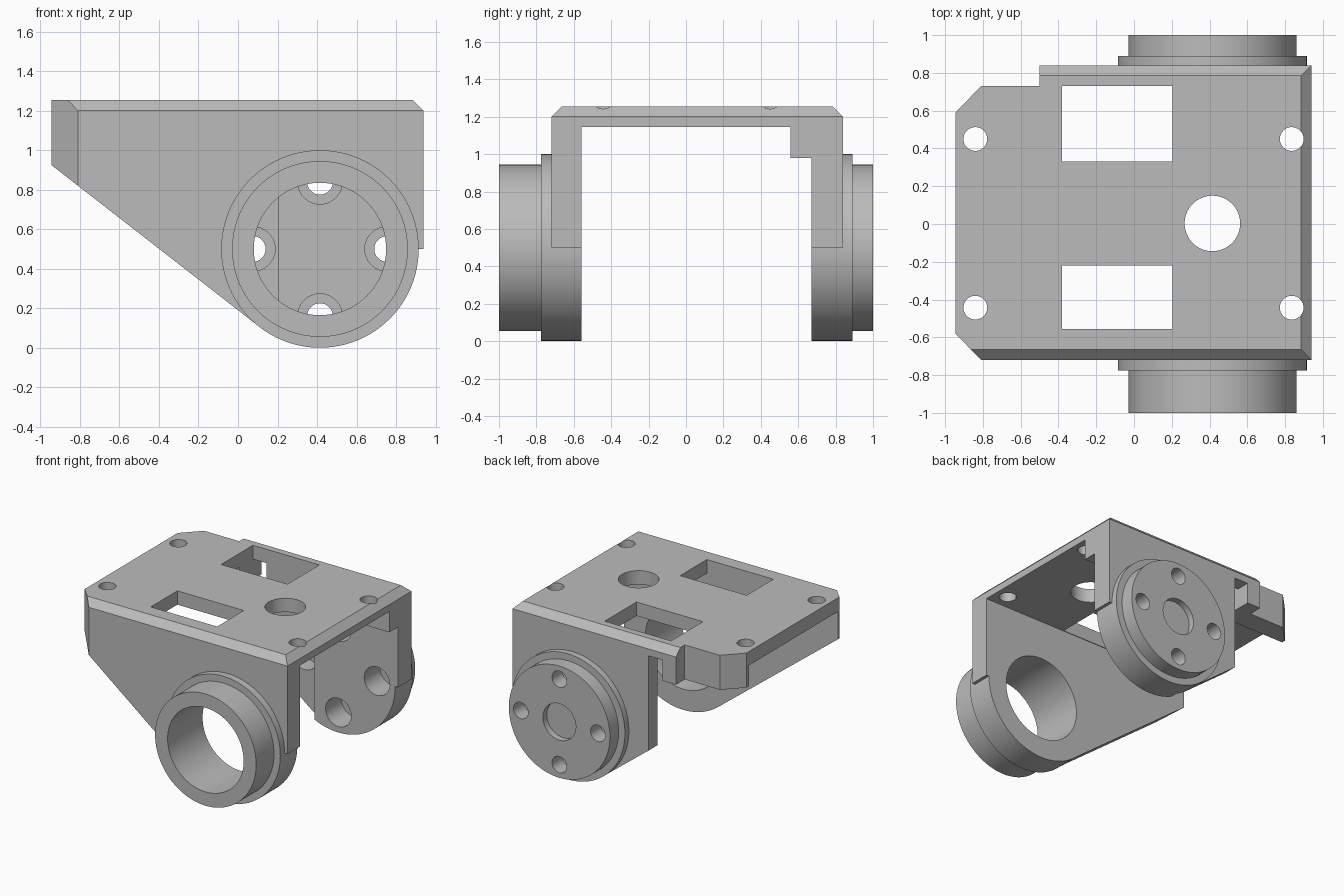
import bpy
import bmesh
import math

default = bpy.data.objects.get("Cube")
if default:
    bpy.data.objects.remove(default, do_unlink=True)

grey = bpy.data.materials.new("plain_grey")
grey.use_nodes = True
COLOUR = (0.5, 0.5, 0.5, 1.0)
grey.diffuse_color = COLOUR
grey.node_tree.nodes["Principled BSDF"].inputs["Base Color"].default_value = COLOUR

PLACE = {
    "x": lambda a, b, t: (t, a, b),
    "y": lambda a, b, t: (a, t, b),
    "z": lambda a, b, t: (a, b, t),
}


def prism(name, outline, axis, lo, hi):
    """Extrude a flat outline along an axis from lo to hi."""
    bm = bmesh.new()
    face = bm.faces.new([bm.verts.new(PLACE[axis](a, b, lo)) for a, b in outline])
    extruded = bmesh.ops.extrude_face_region(bm, geom=[face])["geom"]
    top = [v for v in extruded if isinstance(v, bmesh.types.BMVert)]
    bmesh.ops.translate(bm, verts=top, vec=PLACE[axis](0, 0, hi - lo))
    bmesh.ops.recalc_face_normals(bm, faces=bm.faces)
    mesh = bpy.data.meshes.new(name)
    bm.to_mesh(mesh)
    bm.free()
    mesh.materials.append(grey)
    obj = bpy.data.objects.new(name, mesh)
    bpy.context.collection.objects.link(obj)
    return obj


def cylinder(name, centre, radius, axis, lo, hi, sides=96):
    angles = [2 * math.pi * i / sides for i in range(sides)]
    ring = [(centre[0] + radius * math.cos(t), centre[1] + radius * math.sin(t)) for t in angles]
    return prism(name, ring, axis, lo, hi)


def box(name, x0, x1, y0, y1, z0, z1):
    return prism(name, [(x0, y0), (x1, y0), (x1, y1), (x0, y1)], "z", z0, z1)


def combine(target, tool, operation):
    """Apply one boolean and remove the tool."""
    mod = target.modifiers.new("boolean", "BOOLEAN")
    mod.operation = operation
    mod.solver = "EXACT"
    mod.object = tool
    bpy.context.view_layer.objects.active = target
    bpy.ops.object.modifier_apply(modifier=mod.name)
    bpy.data.objects.remove(tool, do_unlink=True)


# Bracket body: side profile, plan outline and U-shaped section intersected
side = [(-0.945, 0.925), (0.108, 0.106), (0.415, 0.5), (0.94, 0.5),
        (0.94, 1.2), (0.885, 1.255), (-0.945, 1.255)]
plan = [(-0.945, -0.58), (-0.81, -0.72), (1.1, -0.72), (1.1, 0.84),
        (-0.5, 0.84), (-0.5, 0.73), (-0.81, 0.73), (-0.945, 0.59)]
section = [(-0.72, -0.1), (-0.56, -0.1), (-0.56, 1.145), (0.56, 1.145),
           (0.56, 0.98), (0.67, 0.98), (0.67, -0.1), (0.84, -0.1),
           (0.84, 1.2), (0.785, 1.255), (-0.665, 1.255), (-0.72, 1.2)]
bracket = prism("bracket", side, "y", -1.2, 1.2)
combine(bracket, prism("plan_shape", plan, "z", -0.2, 1.5), "INTERSECT")
combine(bracket, prism("section_shape", section, "x", -1.2, 1.2), "INTERSECT")

# Shorten the back wall, leaving a rib and a gap beside it
combine(bracket, box("rib_underside", -1.1, -0.38, 0.5, 0.95, -0.2, 0.98), "DIFFERENCE")
combine(bracket, box("rib_gap", -0.38, -0.26, 0.5, 0.95, -0.2, 1.145), "DIFFERENCE")

# Stepped round bosses on the front and back walls
HUB = (0.415, 0.5)
for radius, lo, hi in [(0.5, -0.775, -0.56), (0.445, -1.0, -0.6),
                       (0.5, 0.67, 0.89), (0.445, 0.75, 1.0)]:
    combine(bracket, cylinder("boss", HUB, radius, "y", lo, hi), "UNION")

# Bearing bore at the front, shallow recess at the back
combine(bracket, cylinder("bore", HUB, 0.335, "y", -1.1, -0.4), "DIFFERENCE")
combine(bracket, cylinder("recess", HUB, 0.145, "y", 0.95, 1.1), "DIFFERENCE")

# Rectangular windows; the back one also thins the wall below it
combine(bracket, box("front_window", -0.38, 0.205, -0.555, -0.22, 1.0, 1.4), "DIFFERENCE")
combine(bracket, box("back_window", -0.38, 0.205, 0.33, 0.73, -0.2, 1.4), "DIFFERENCE")

# Counterbored screw holes around the back boss
for i in range(4):
    turn = i * math.pi / 2
    spot = (HUB[0] + 0.34 * math.cos(turn), HUB[1] + 0.34 * math.sin(turn))
    combine(bracket, cylinder("screw_hole", spot, 0.065, "y", 0.6, 1.1, 32), "DIFFERENCE")
    combine(bracket, cylinder("counterbore", spot, 0.113, "y", 0.6, 0.87, 32), "DIFFERENCE")

# Round holes through the top plate
for x in (-0.84, 0.835):
    for y in (-0.443, 0.45):
        combine(bracket, cylinder("plate_hole", (x, y), 0.063, "z", 1.05, 1.4, 32), "DIFFERENCE")
combine(bracket, cylinder("centre_hole", (0.415, 0.003), 0.147, "z", 1.05, 1.4, 64), "DIFFERENCE")

# Smooth the round walls and keep the edges sharp
bpy.ops.object.select_all(action="DESELECT")
bracket.select_set(True)
bpy.context.view_layer.objects.active = bracket
bpy.ops.object.shade_smooth_by_angle(angle=math.radians(25))
